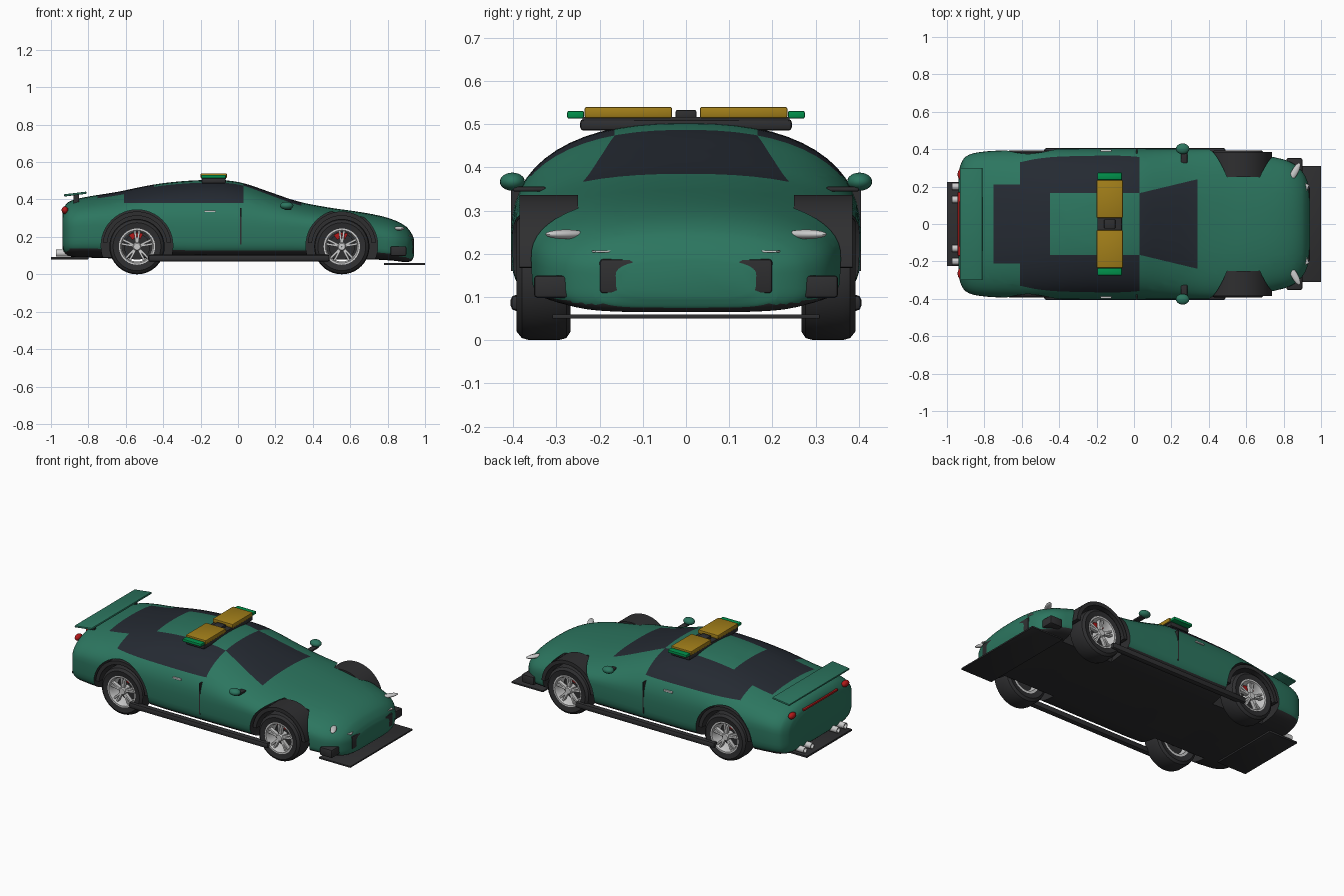
import bpy, bmesh
from math import sin, cos, pi, radians, copysign
from mathutils import Matrix, Vector

if "Cube" in bpy.data.objects:
    bpy.data.objects.remove(bpy.data.objects["Cube"])


def mat(name, r, g, b):
    m = bpy.data.materials.new(name)
    m.diffuse_color = (r, g, b, 1)
    m.use_nodes = True
    m.node_tree.nodes["Principled BSDF"].inputs["Base Color"].default_value = m.diffuse_color
    return m


GREEN = mat("paint_green", .025, .18, .115)
DARK = mat("dark_trim", .028, .028, .03)
GLASS = mat("dark_glass", .018, .023, .032)
AMBER = mat("amber", .36, .21, .01)
LAMP = mat("green_lamp", .0, .28, .07)
SILVER = mat("silver", .55, .55, .57)
WHITE = mat("white_lamp", .8, .8, .8)
RED = mat("red", .45, .01, .01)


def finish(name, bm, *mats):
    bmesh.ops.recalc_face_normals(bm, faces=bm.faces)
    me = bpy.data.meshes.new(name)
    bm.to_mesh(me)
    bm.free()
    for m in mats:
        me.materials.append(m)
    ob = bpy.data.objects.new(name, me)
    bpy.context.collection.objects.link(ob)
    return ob


def box(name, x, y, z, m, bevel=.004, ry=0, rz=0):
    """Box from (min, max) ranges, optionally turned about its centre."""
    lo, hi = Vector((x[0], y[0], z[0])), Vector((x[1], y[1], z[1]))
    bm = bmesh.new()
    bmesh.ops.create_cube(bm, size=1)
    bmesh.ops.scale(bm, vec=hi - lo, verts=bm.verts)
    if bevel:
        bmesh.ops.bevel(bm, geom=bm.edges[:], offset=bevel, segments=2, affect='EDGES', profile=.5)
    rot = Matrix.Rotation(rz, 4, 'Z') @ Matrix.Rotation(ry, 4, 'Y')
    bm.transform(Matrix.Translation((lo + hi) / 2) @ rot)
    return finish(name, bm, m)


def ball(name, c, r, m, rz=0):
    bm = bmesh.new()
    bmesh.ops.create_uvsphere(bm, u_segments=20, v_segments=12, radius=1)
    bm.transform(Matrix.Translation(c) @ Matrix.Rotation(rz, 4, 'Z') @ Matrix.Diagonal((*r, 1)))
    return finish(name, bm, m)


def lathe(name, c, profile, m, axis='Y', a0=0, a1=2 * pi, n=40):
    """Sweep a closed (radius, offset) profile about an axis through c."""
    bm = bmesh.new()
    full = a1 - a0 > 6.28
    rings = []
    for i in range(n if full else n + 1):
        a = a0 + (a1 - a0) * i / n
        ring = []
        for r, o in profile:
            p = (r * cos(a), o, r * sin(a)) if axis == 'Y' else (o, r * cos(a), r * sin(a))
            ring.append(bm.verts.new(Vector(c) + Vector(p)))
        rings.append(ring)
    k = len(profile)
    for i in range(n):
        A, B = rings[i], rings[(i + 1) % len(rings)]
        for j in range(k):
            bm.faces.new((A[j], A[(j + 1) % k], B[(j + 1) % k], B[j]))
    if not full:
        bm.faces.new(rings[0])
        bm.faces.new(rings[-1])
    return finish(name, bm, m)


# Body stations: x, half width, bottom, top, shoulder height
ST = [(-.938, .26, .14, .33, .24), (-.93, .31, .115, .36, .24), (-.90, .36, .095, .39, .25),
      (-.82, .385, .09, .412, .26), (-.65, .395, .085, .44, .26), (-.45, .402, .085, .48, .26),
      (-.27, .404, .08, .50, .25), (-.08, .404, .08, .503, .25), (.03, .404, .08, .487, .25),
      (.17, .403, .08, .44, .25), (.32, .402, .08, .39, .25), (.48, .40, .08, .358, .24),
      (.62, .385, .08, .338, .21), (.75, .357, .078, .315, .185), (.84, .33, .072, .288, .17),
      (.90, .28, .065, .254, .16), (.93, .22, .075, .215, .155), (.942, .15, .10, .185, .15)]


def smooth_stations(sub=4):
    out = []
    for i in range(len(ST) - 1):
        p0, p1, p2, p3 = ST[max(i - 1, 0)], ST[i], ST[i + 1], ST[min(i + 2, len(ST) - 1)]
        for s in range(sub):
            t = s / sub
            row = []
            h = p2[0] - p1[0]
            for q in range(5):
                if q == 0:
                    row.append(p1[0] + h * t)
                    continue
                m1 = (p2[q] - p0[q]) / (p2[0] - p0[0]) * h
                m2 = (p3[q] - p1[q]) / (p3[0] - p1[0]) * h
                row.append((2*t**3 - 3*t*t + 1) * p1[q] + (t**3 - 2*t*t + t) * m1
                           + (3*t*t - 2*t**3) * p2[q] + (t**3 - t*t) * m2)
            out.append(row)
    return out + [list(ST[-1])]


# Body shell lofted from rounded sections
bm = bmesh.new()
N = 56
rings = []
for x, w, zb, zt, zs in smooth_stations():
    ring = []
    for i in range(N):
        a = 2 * pi * i / N
        c, s = cos(a), sin(a)
        e = 2 / 2.35 if s >= 0 else 2 / 5
        h = zt - zs if s >= 0 else zs - zb
        ring.append(bm.verts.new((x, w * copysign(abs(c)**e, c), zs + h * copysign(abs(s)**e, s))))
    rings.append(ring)
for A, B in zip(rings, rings[1:]):
    for j in range(N):
        bm.faces.new((A[j], A[(j + 1) % N], B[(j + 1) % N], B[j]))
bm.faces.new(rings[0])
bm.faces.new(rings[-1])
# Score the window outlines into the shell
cuts = [((x, 0, 0), (1, 0, 0)) for x in (-.75, -.61, -.45, .03, .34)] + [((0, 0, .38), (0, 0, 1))]
for s in (1, -1):
    cuts += [((0, s * .165, 0), (0, 1, 0)), ((0, s * .21, 0), (0, 1, 0)),
             ((.03, s * .165, 0), (-.24, s, 0))]
for co, no in cuts:
    bmesh.ops.bisect_plane(bm, geom=bm.verts[:] + bm.edges[:] + bm.faces[:], dist=1e-5, plane_co=co, plane_no=no)
bmesh.ops.recalc_face_normals(bm, faces=bm.faces)
for f in bm.faces:
    x, y, z = f.calc_center_median()
    y = abs(y)
    side = -.45 < x < .03 and y > .165 and z > .38
    quarter = -.61 < x < -.45 and z > .38
    rear = -.75 < x < -.61 and y < .21 and z > .3
    screen = .03 < x < .34 and y < .165 + .24 * (x - .03) and z > .3
    f.material_index = 2 if side or quarter or rear or screen else 1 if f.normal.z < -.6 else 0
body = finish("body_shell", bm, GREEN, DARK, GLASS)

# Wheel arch cut-outs
WHEELS = [(x, s) for x in (-.54, .555) for s in (1, -1)]
bm = bmesh.new()
for x, s in WHEELS:
    m = Matrix.Translation((x, s * .425, .153)) @ Matrix.Rotation(pi / 2, 4, 'X')
    bmesh.ops.create_cone(bm, cap_ends=True, segments=48, radius1=.192, radius2=.192, depth=.35, matrix=m)
for f in bm.faces:
    f.material_index = 1
cutter = finish("arch_cutter", bm, GREEN, DARK, GLASS)
cutter.hide_render = True
mod = body.modifiers.new("arches", 'BOOLEAN')
mod.operation, mod.solver, mod.object = 'DIFFERENCE', 'EXACT', cutter
bpy.context.view_layer.objects.active = body
bpy.ops.object.modifier_apply(modifier=mod.name)
bpy.data.objects.remove(cutter)

# Wheels, arch liners and brakes
for x, s in WHEELS:
    c = (x, 0, .148)
    pr = lambda pts: [(r, s * y) for r, y in pts]
    lathe("tyre", c, pr([(.095, .275), (.128, .267), (.143, .277), (.148, .295), (.148, .362),
                         (.143, .38), (.128, .392), (.095, .386)]), DARK)
    lathe("rim", c, pr([(.097, .275), (.097, .388), (.088, .388), (.08, .37), (.08, .275)]), SILVER)
    lathe("hub", c, pr([(.001, .33), (.024, .33), (.024, .376), (.018, .384), (.001, .384)]), SILVER, n=20)
    lathe("brake_disc", c, pr([(.001, .31), (.07, .31), (.07, .325), (.001, .325)]), DARK)
    lathe("brake_caliper", c, pr([(.045, .315), (.076, .315), (.076, .345), (.045, .345)]), RED,
          a0=radians(65), a1=radians(125), n=8)
    for i in range(5):
        for d in (-.14, .14):
            a = 2 * pi * i / 5 + pi / 2 + d
            ax, az = x + .053 * cos(a), .148 + .053 * sin(a)
            box("spoke", (ax - .036, ax + .036), sorted((s * .355, s * .378)), (az - .006, az + .006),
                SILVER, .002, ry=-a)
    lathe("arch_liner", (x, 0, .153), pr([(.16, .25), (.183, .25), (.183, .385), (.16, .385)]), DARK,
          a0=radians(5), a1=radians(175))
for x in (-.54, .555):
    box("axle", (x - .015, x + .015), (-.33, .33), (.133, .163), DARK)

# Aero panels: splitter, diffuser, rear wing and its posts
box("front_splitter", (.78, 1), (-.31, .31), (.05, .06), DARK, .002)
box("rear_diffuser", (-1, -.8), (-.225, .225), (.08, .092), DARK, .002)
box("rear_wing", (-.93, -.81), (-.3, .3), (.423, .435), GREEN, .004, ry=radians(-7))
# Nose: grille, lamps strips
box("grille", (.86, .94), (-.2, .2), (.108, .188), DARK, .008)
box("tail_light_strip", (-.943, -.91), (-.17, .17), (.338, .35), RED, .003)

# Roof light bar
box("light_bar_base", (-.195, -.065), (-.245, .245), (.485, .512), DARK, .008)
box("light_bar_centre", (-.16, -.1), (-.024, .024), (.512, .533), DARK)
box("light_bar_spine", (-.195, -.065), (-.24, .24), (.508, .517), DARK, .002)

for s in (1, -1):
    r = lambda a, b: sorted((s * a, s * b))
    box("amber_lamp", (-.2, -.06), r(.032, .235), (.514, .54), AMBER, .005)
    box("green_end_lamp", (-.195, -.065), r(.236, .275), (.513, .531), LAMP)
    box("wing_post", (-.88, -.85), r(.2, .215), (.37, .428), DARK, .002)
    box("side_sill", (-.48, .49), r(.368, .406), (.068, .105), DARK, .012)
    ball("mirror", (.26, s * .402, .367), (.036, .029, .021), GREEN)
    box("mirror_arm", (.25, .285), r(.325, .4), (.344, .356), DARK)
    box("door_seam", (.012, .018), r(.37, .4055), (.16, .355), DARK, 0)
    box("door_handle", (-.18, -.12), r(.37, .398), (.332, .342), SILVER, .003)
    ball("headlight", (.86, s * .278, .245), (.018, .054, .011), WHITE, rz=-s * .5)
    box("running_light", (.88, .928), r(.16, .22), (.203, .208), WHITE, .001, rz=-s * .35)
    box("front_intake", (.815, .9), r(.235, .352), (.098, .15), DARK, .008)
    ball("tail_light", (-.925, s * .265, .343), (.018, .03, .02), RED)
    for y in (.13, .2):
        lathe("exhaust", (-.9, s * y, .113), [(.019, 0), (.019, -.072), (.014, -.072), (.014, 0)],
              SILVER, axis='X', n=20)

# Smooth shading with crisp edges
for o in bpy.context.scene.objects:
    o.select_set(o.type == 'MESH')
bpy.ops.object.shade_smooth_by_angle(angle=radians(35))
